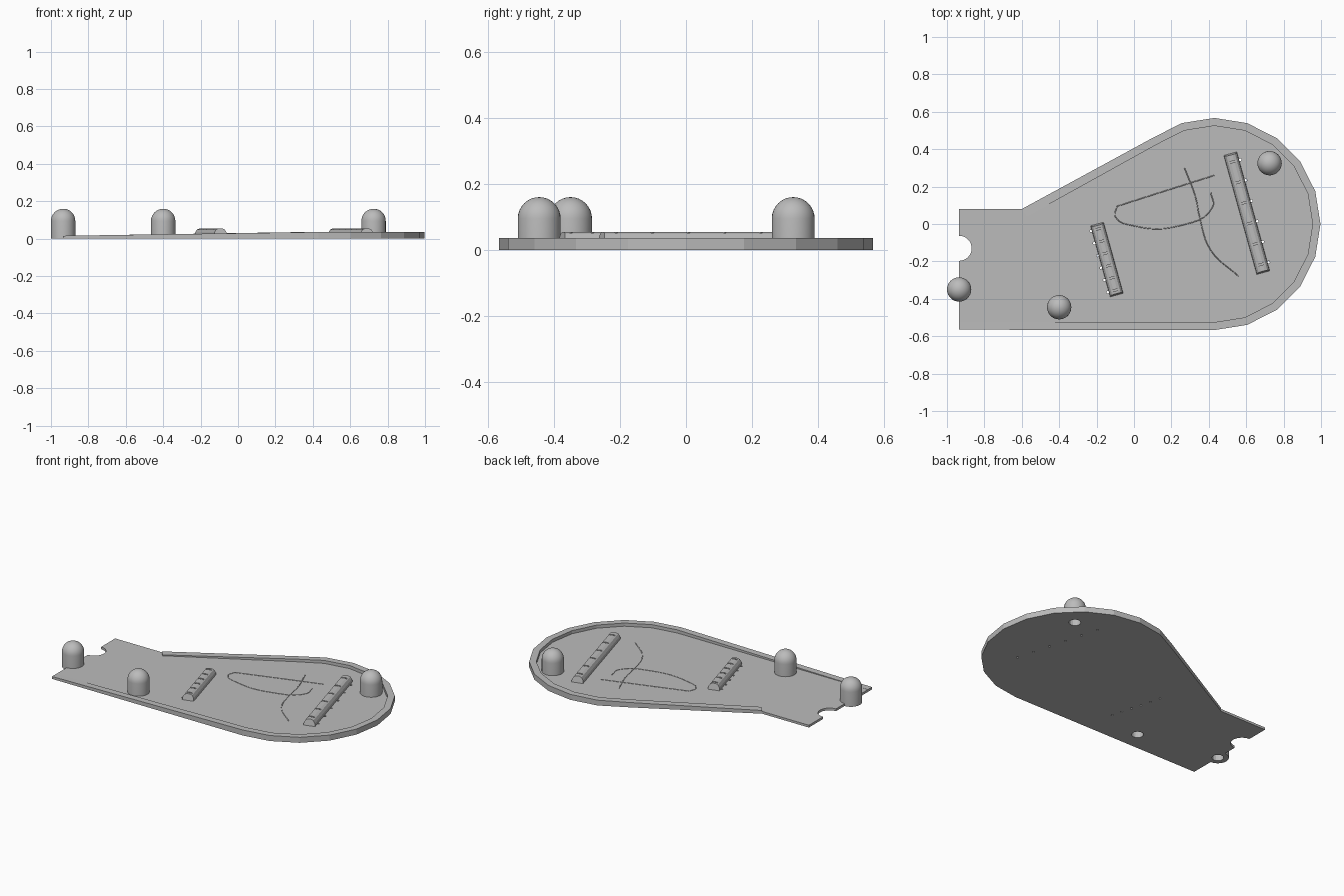
import bpy, bmesh, math
from mathutils import Vector, Matrix

cube = bpy.data.objects.get("Cube")
if cube:
    bpy.data.objects.remove(cube)

GREY = (0.5, 0.5, 0.5, 1)
mat = bpy.data.materials.new("light grey")
mat.use_nodes = True
mat.diffuse_color = GREY
mat.node_tree.nodes["Principled BSDF"].inputs["Base Color"].default_value = GREY

FLOOR, RIM = 0.015, 0.035
LEFT, FRONT = -0.935, -0.565
HEAD = Vector((0.43, 0))


def finish(name, bm):
    bmesh.ops.recalc_face_normals(bm, faces=bm.faces)
    mesh = bpy.data.meshes.new(name)
    bm.to_mesh(mesh)
    bm.free()
    mesh.materials.append(mat)
    ob = bpy.data.objects.new(name, mesh)
    bpy.context.collection.objects.link(ob)
    return ob


def prism(bm, points, z0, z1):
    face = bm.faces.new([bm.verts.new((x, y, z0)) for x, y in points])
    new = bmesh.ops.extrude_face_region(bm, geom=[face])["geom"]
    top = [v for v in new if isinstance(v, bmesh.types.BMVert)]
    bmesh.ops.translate(bm, verts=top, vec=(0, 0, z1 - z0))


def cut(ob, cutter):
    mod = ob.modifiers.new("cut", 'BOOLEAN')
    mod.operation = 'DIFFERENCE'
    mod.solver = 'EXACT'
    mod.object = cutter
    cutter.hide_render = True
    cutter.hide_set(True)


def head_arc(radius):
    return [(HEAD.x + radius * math.cos(math.radians(a)), radius * math.sin(math.radians(a)))
            for a in range(-90, 127, 18)]


# Flat base plate with a rounded notch in the narrow end
outer = [(LEFT, FRONT)] + head_arc(0.567) + [(-0.6, 0.08)]
notch = [(LEFT + 0.067 * math.sin(math.pi * i / 16),
          -0.13 + 0.067 * math.cos(math.pi * i / 16)) for i in range(17)]
bm = bmesh.new()
prism(bm, outer + [(LEFT, 0.08)] + notch, 0, FLOOR)
plate = finish("base_plate", bm)

# Rim that rises gradually towards the wide end
inner = [(LEFT, FRONT + 0.042)] + head_arc(0.525) + [(-0.57, 0.042)]


def rim_height(x):
    t = min(1, max(0, (x - LEFT) / 1.28))
    return FLOOR + 0.0005 + (RIM - FLOOR) * t


bm = bmesh.new()
sections = []
for (ox, oy), (ix, iy) in zip(outer, inner):
    sections.append([bm.verts.new(p) for p in (
        (ox, oy, FLOOR), (ox, oy, rim_height(ox)), (ix, iy, rim_height(ix)), (ix, iy, FLOOR))])
for a, b in zip(sections, sections[1:]):
    for k in range(4):
        j = (k + 1) % 4
        bm.faces.new((a[k], a[j], b[j], b[k]))
bm.faces.new(sections[0])
bm.faces.new(sections[-1])
finish("raised_rim", bm)

# Domed pegs, bored from below
pegs = {"front_corner_peg": (LEFT, -0.35), "front_peg": (-0.4, -0.445), "head_peg": (0.725, 0.325)}
R, SIDES, RINGS = 0.065, 32, 8
bores = bmesh.new()
for x, y in pegs.values():
    prism(bores, [(x + 0.035 * math.cos(i * math.pi / 8), y + 0.035 * math.sin(i * math.pi / 8))
                  for i in range(16)], -0.02, 0.09)
bore = finish("peg_bore_cutter", bores)
for name, (x, y) in pegs.items():
    bm = bmesh.new()
    profile = [(0, 0), (R, 0)]
    profile += [(R * math.cos(a), 0.095 + R * math.sin(a))
                for a in (i * math.pi / 2 / RINGS for i in range(RINGS + 1))]
    vs = [bm.verts.new((x + r, y, z)) for r, z in profile]
    es = [bm.edges.new(p) for p in zip(vs, vs[1:])]
    bmesh.ops.spin(bm, geom=vs + es, cent=(x, y, 0), axis=(0, 0, 1),
                   angle=math.tau, steps=SIDES, use_merge=True)
    bmesh.ops.remove_doubles(bm, verts=bm.verts, dist=0.0005)
    ob = finish(name, bm)
    bpy.context.view_layer.objects.active = ob
    ob.select_set(True)
    bpy.ops.object.shade_smooth_by_angle(angle=math.radians(35))
    ob.select_set(False)
    cut(ob, bore)
cut(plate, bore)

# Slanted bridge bars with six slots each and a row of pin holes alongside
SECTION = [(-0.036, 0), (-0.034, 0.018), (-0.024, 0.034), (-0.01, 0.04),
           (0.01, 0.04), (0.024, 0.034), (0.034, 0.018), (0.036, 0)]
holes = bmesh.new()
for name, centre, half, side in (("short_bridge", (-0.145, -0.19), 0.197, -1),
                                 ("long_bridge", (0.603, 0.058), 0.33, 1)):
    place = Matrix.Translation((*centre, FLOOR)) @ Matrix.Rotation(math.radians(15.5), 4, 'Z')
    bm = bmesh.new()
    ends = [[bm.verts.new(place @ Vector((x, s * (half - 0.2 * z), z))) for x, z in SECTION]
            for s in (-1, 1)]
    for k in range(len(SECTION)):
        j = (k + 1) % len(SECTION)
        bm.faces.new((ends[0][k], ends[0][j], ends[1][j], ends[1][k]))
    for end in ends:
        bm.faces.new(end)
    bar = finish(name, bm)
    slots = bmesh.new()
    for i in range(6):
        y = half * (i - 2.5) / 2.9
        scale = Matrix.Diagonal((0.036, 0.009, 0.03, 1))
        bmesh.ops.create_cube(slots, size=1, matrix=place @ Matrix.Translation((0, y, 0.045)) @ scale)
        bmesh.ops.create_cone(holes, cap_ends=True, segments=8, radius1=0.007, radius2=0.007, depth=0.1,
                              matrix=place @ Matrix.Translation((side * 0.042, y, 0)))
    cut(bar, finish(name + "_slot_cutter", slots))
cut(plate, finish("pin_hole_cutter", holes))

# Hair-thin decorative lines on the floor
lines = {
    "floor_line_back": [(-0.09, 0.095), (0.16, 0.175), (0.43, 0.26)],
    "floor_line_loop": [(-0.09, 0.095), (-0.1, 0.04), (0, -0.01), (0.24, -0.01), (0.42, 0.09), (0.41, 0.17)],
    "floor_line_arc": [(0.27, 0.3), (0.33, 0.14), (0.35, 0.04), (0.41, -0.14), (0.56, -0.28)],
}
for name, pts in lines.items():
    curve = bpy.data.curves.new(name, 'CURVE')
    curve.dimensions = '3D'
    curve.bevel_depth = 0.0025
    curve.bevel_resolution = 0
    curve.resolution_u = 6
    spline = curve.splines.new('BEZIER')
    spline.bezier_points.add(len(pts) - 1)
    for bp, (x, y) in zip(spline.bezier_points, pts):
        bp.co = (x, y, FLOOR)
        bp.handle_left_type = bp.handle_right_type = 'AUTO'
    curve.materials.append(mat)
    bpy.context.collection.objects.link(bpy.data.objects.new(name, curve))
